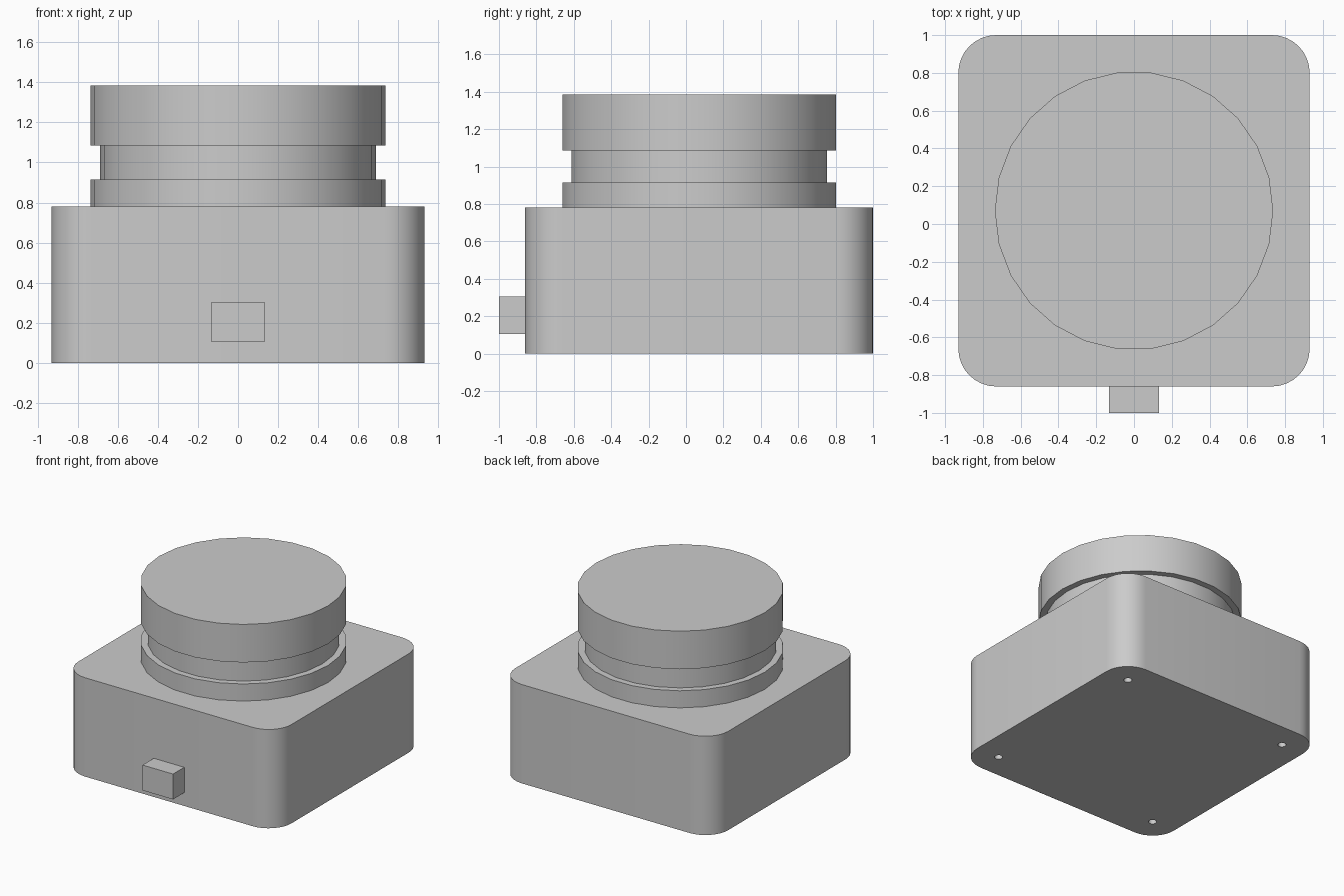
import bpy
import bmesh
from math import radians, pi, cos, sin

if "Cube" in bpy.data.objects:
    bpy.data.objects.remove(bpy.data.objects["Cube"], do_unlink=True)

HALF, RADIUS, HEIGHT = 0.93, 0.2, 0.78   # housing footprint, corner radius, height
CY = 0.07                                # housing and drum centre in y
SIDES = 26

grey = bpy.data.materials.new("plain_grey")
grey.use_nodes = True
colour = (0.6, 0.6, 0.6, 1)
grey.diffuse_color = colour
grey.node_tree.nodes["Principled BSDF"].inputs["Base Color"].default_value = colour


def make_object(name, bm, location=(0, 0, 0)):
    bmesh.ops.recalc_face_normals(bm, faces=bm.faces)
    mesh = bpy.data.meshes.new(name)
    bm.to_mesh(mesh)
    bm.free()
    mesh.materials.append(grey)
    obj = bpy.data.objects.new(name, mesh)
    obj.location = location
    bpy.context.collection.objects.link(obj)
    return obj


def activate(obj):
    bpy.ops.object.select_all(action='DESELECT')
    obj.select_set(True)
    bpy.context.view_layer.objects.active = obj


def box(name, size, centre):
    bm = bmesh.new()
    bmesh.ops.create_cube(bm, size=1)
    bmesh.ops.scale(bm, vec=size, verts=bm.verts)
    return make_object(name, bm, centre)


def lathe(name, profile, sides, location):
    """Closed solid of revolution from (radius, z) points, capped at both ends."""
    bm = bmesh.new()
    rings = [[bm.verts.new((r * cos(2 * pi * i / sides), r * sin(2 * pi * i / sides), z))
              for i in range(sides)] for r, z in profile]
    for low, high in zip(rings, rings[1:]):
        for i in range(sides):
            j = (i + 1) % sides
            bm.faces.new((low[i], low[j], high[j], high[i]))
    bm.faces.new(rings[0])
    bm.faces.new(rings[-1])
    return make_object(name, bm, location)


# Housing: box with rounded upright corners
housing = box("housing", (2 * HALF, 2 * HALF, HEIGHT), (0, CY, HEIGHT / 2))
bm = bmesh.new()
bm.from_mesh(housing.data)
upright = [e for e in bm.edges if abs(e.verts[0].co.z - e.verts[1].co.z) > 0.1]
bmesh.ops.bevel(bm, geom=upright, offset=RADIUS, segments=8, profile=0.5, affect='EDGES')
bm.to_mesh(housing.data)
bm.free()

# Screw holes in the underside, concentric with the corners
inset = HALF - RADIUS
for sx in (-1, 1):
    for sy in (-1, 1):
        cutter = lathe("screw_hole_cutter", [(0.03, -0.1), (0.03, 0.3)], 16,
                       (sx * inset, CY + sy * inset, 0))
        cutter.hide_render = True
        cut = housing.modifiers.new("screw_hole", 'BOOLEAN')
        cut.operation = 'DIFFERENCE'
        cut.solver = 'EXACT'
        cut.object = cutter
        activate(housing)
        bpy.ops.object.modifier_apply(modifier=cut.name)
        bpy.data.objects.remove(cutter, do_unlink=True)

# Drum: base ring, recessed neck and cap in one turned profile
WIDE, NECK = 0.737, 0.688
drum = lathe("drum", [(WIDE, HEIGHT), (WIDE, 0.915), (NECK, 0.915),
                      (NECK, 1.085), (WIDE, 1.085), (WIDE, 1.385)],
             SIDES, (0, CY, 0))

# Connector block on the front wall
box("connector", (0.266, 0.14, 0.2), (0, -0.93, 0.205))

for obj in (housing, drum):
    activate(obj)
    bpy.ops.object.shade_smooth_by_angle(angle=radians(30))
